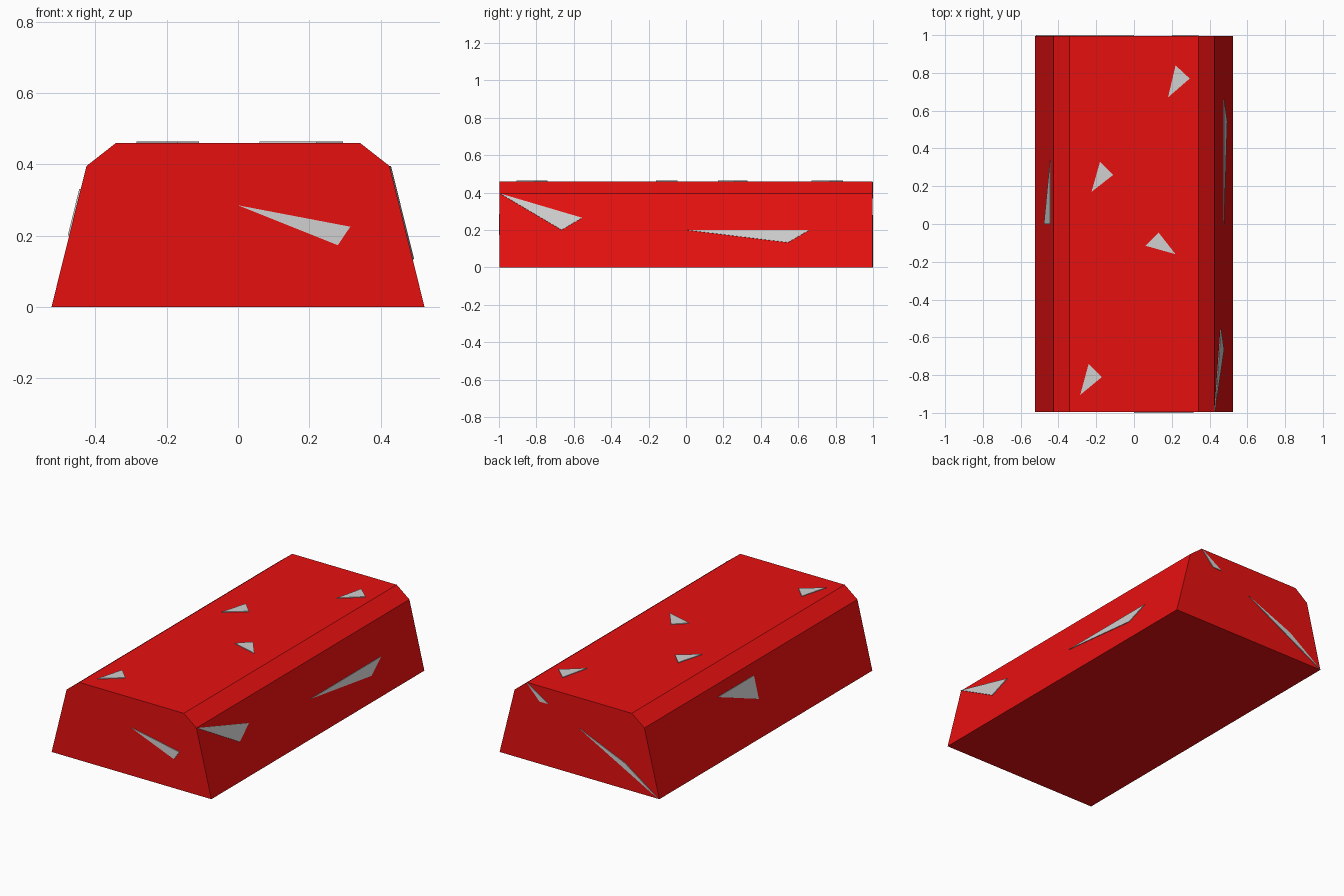
import bpy
import bmesh
from mathutils import Vector

cube = bpy.data.objects.get("Cube")
if cube:
    bpy.data.objects.remove(cube, do_unlink=True)


def material(name, rgb):
    mat = bpy.data.materials.new(name)
    mat.use_nodes = True
    colour = (*rgb, 1.0)
    mat.diffuse_color = colour
    mat.node_tree.nodes["Principled BSDF"].inputs["Base Color"].default_value = colour
    return mat


red = material("red_paint", (0.8, 0.005, 0.005))
grey = material("bare_grey", (0.63, 0.63, 0.63))


def prism(name, points, sweep, mat):
    """Closed flat-shaded prism: a polygon swept along a vector."""
    bm = bmesh.new()
    base = bm.faces.new([bm.verts.new(p) for p in points])
    swept = bmesh.ops.extrude_face_region(bm, geom=[base], use_keep_orig=True)
    verts = [v for v in swept["geom"] if isinstance(v, bmesh.types.BMVert)]
    bmesh.ops.translate(bm, verts=verts, vec=sweep)
    bmesh.ops.recalc_face_normals(bm, faces=bm.faces)
    mesh = bpy.data.meshes.new(name)
    bm.to_mesh(mesh)
    bm.free()
    mesh.materials.append(mat)
    obj = bpy.data.objects.new(name, mesh)
    bpy.context.collection.objects.link(obj)
    return obj


# Body: bevelled trapezoid section swept front to back
BASE, SHOULDER, TOP = (0.523, 0.0), (0.425, 0.395), (0.342, 0.46)
END = 0.996
half = [BASE, SHOULDER, TOP]
section = half + [(-x, z) for x, z in reversed(half)]
prism("body", [(x, -END, z) for x, z in section], Vector((0, 2 * END, 0)), red)

# Paint chips: thin triangular plates lying on the faces
THICK = 0.004
slope = (BASE[0] - SHOULDER[0]) / SHOULDER[1]


def side_point(side, y, z):
    return (side * (BASE[0] - slope * z), y, z)


def chips(name, triangles, place, normal):
    for i, tri in enumerate(triangles, 1):
        prism(f"{name}_chip_{i}", [place(*p) for p in tri],
              Vector(normal).normalized() * THICK, grey)


chips("top", [
    [(0.22, 0.84), (0.295, 0.77), (0.18, 0.67)],
    [(-0.18, 0.33), (-0.11, 0.26), (-0.225, 0.17)],
    [(0.13, -0.045), (0.06, -0.115), (0.22, -0.16)],
    [(-0.24, -0.74), (-0.17, -0.81), (-0.285, -0.905)],
], lambda x, y: (x, y, TOP[1]), (0, 0, 1))

chips("left", [
    [(-0.995, 0.395), (-0.555, 0.265), (-0.665, 0.2)],
    [(0.0, 0.2), (0.66, 0.2), (0.545, 0.133)],
], lambda y, z: side_point(1, y, z), (1, 0, slope))

chips("right", [
    [(0.0, 0.2), (0.0, 0.33), (0.335, 0.33)],
], lambda y, z: side_point(-1, y, z), (-1, 0, slope))

chips("front", [
    [(0.0, 0.285), (0.315, 0.225), (0.28, 0.173)],
], lambda x, z: (x, -END, z), (0, -1, 0))

chips("back", [
    [(0.0, 0.28), (-0.3, 0.155), (-0.52, 0.0)],
    [(0.342, 0.458), (0.26, 0.37), (0.2, 0.37)],
], lambda x, z: (x, END, z), (0, 1, 0))
